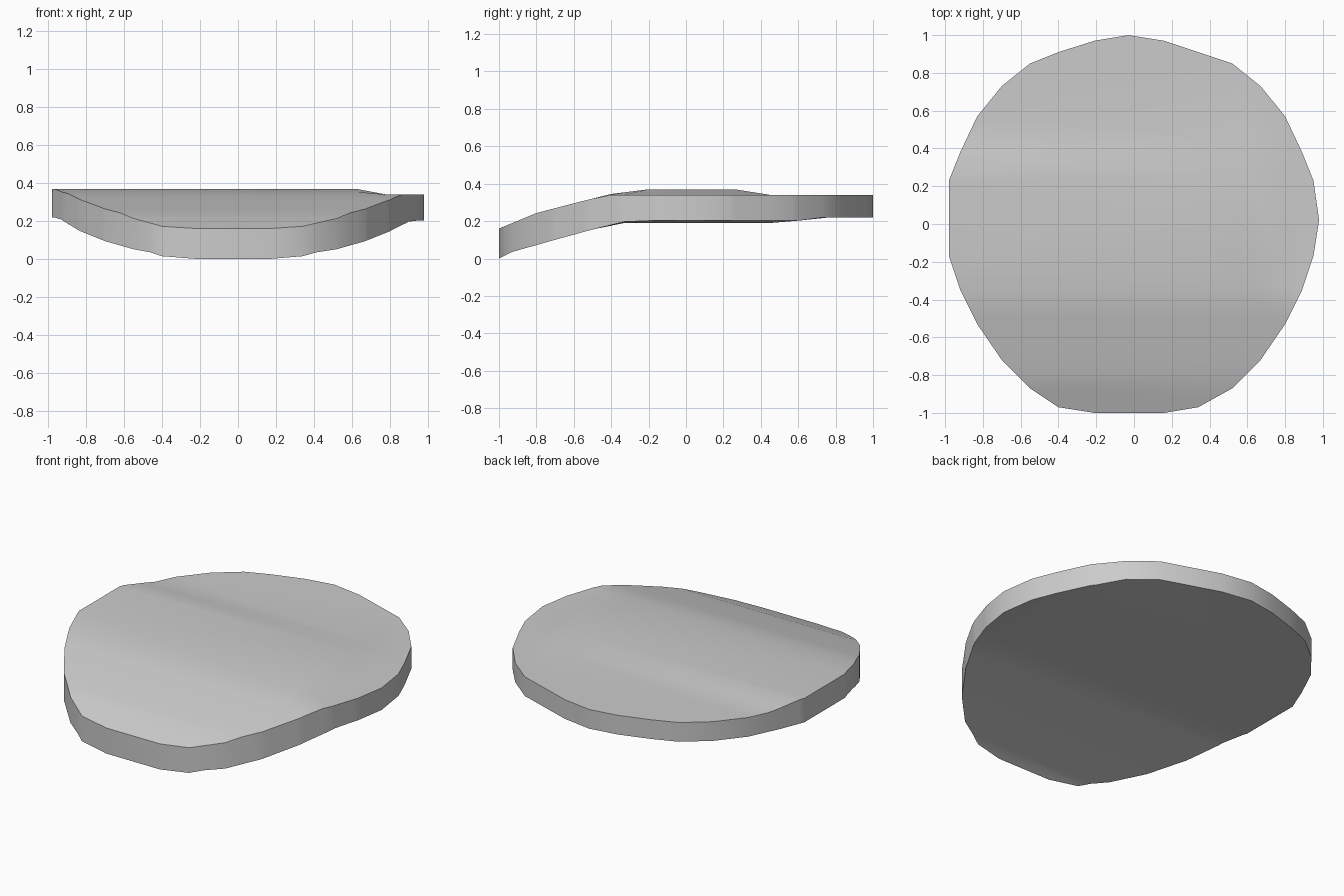
import bpy, bmesh

if "Cube" in bpy.data.objects:
    bpy.data.objects.remove(bpy.data.objects["Cube"])


def lerp(profile, t):
    """Piecewise linear lookup in a list of (position, height)."""
    if t <= profile[0][0]:
        return profile[0][1]
    for (a, za), (b, zb) in zip(profile, profile[1:]):
        if t <= b:
            return za + (zb - za) * (t - a) / (b - a)
    return profile[-1][1]


# Slightly irregular round outline, clockwise from the back
outline = [(-0.03, 1), (0.16, 0.97), (0.52, 0.85), (0.67, 0.73), (0.80, 0.57),
           (0.89, 0.38), (0.95, 0.23), (0.98, 0.02), (0.95, -0.17), (0.89, -0.35),
           (0.80, -0.53), (0.67, -0.72), (0.52, -0.87), (0.34, -0.97), (0.16, -1),
           (-0.21, -1), (-0.40, -0.97), (-0.55, -0.87), (-0.70, -0.72),
           (-0.83, -0.53), (-0.92, -0.35), (-0.98, -0.17), (-0.98, 0.23),
           (-0.92, 0.38), (-0.83, 0.57), (-0.70, 0.73), (-0.55, 0.85),
           (-0.40, 0.91), (-0.21, 0.97)]
# Heights front to back, drooping at the front edge
top = [(-1, 0.16), (-0.8, 0.243), (-0.6, 0.295), (-0.4, 0.345), (-0.2, 0.37),
       (0.26, 0.37), (0.45, 0.34), (1, 0.34)]
bottom = [(-1, 0.0), (-0.93, 0.035), (-0.7, 0.10), (-0.5, 0.155), (-0.33, 0.19), (1, 0.19)]

bm = bmesh.new()
face = bm.faces.new([bm.verts.new((x, y, 0)) for x, y in outline])
bmesh.ops.inset_region(bm, faces=[face], thickness=0.05)


def cut(co, no):
    bmesh.ops.bisect_plane(bm, geom=bm.verts[:] + bm.edges[:] + bm.faces[:],
                           dist=1e-4, plane_co=co, plane_no=no)


# Bend lines across the disc
for y in (-0.93, -0.8, -0.7, -0.6, -0.5, -0.4, -0.33, -0.2, 0.26, 0.45):
    cut((0, y, 0), (0, 1, 0))
for x in (0.62, 0.78):
    cut((x, 0, 0), (1, 0, 0))

key = lambda v: (round(v.co.x, 4), round(v.co.y, 4))
rim = {key(v) for v in bm.verts if v.is_boundary}
lower = bm.verts[:]
res = bmesh.ops.extrude_face_region(bm, geom=bm.faces[:], use_keep_orig=True)
upper = [g for g in res["geom"] if isinstance(g, bmesh.types.BMVert)]

# Underside with a small lifted rim
for v in lower:
    lift = 0.0
    if key(v) in rim:
        lift = lerp([(-0.5, 0), (-0.2, 0.03)], v.co.y)
        if v.co.x > 0.3 and v.co.y < 0.6:
            lift *= 0.4
    v.co.z = lerp(bottom, v.co.y) + lift
# Upper side, lower along the right edge
for v in upper:
    z = lerp(top, v.co.y)
    v.co.z = min(z, lerp([(0.62, 0.37), (0.78, 0.34)], v.co.x))

bmesh.ops.recalc_face_normals(bm, faces=bm.faces[:])
mesh = bpy.data.meshes.new("bent_disc")
bm.to_mesh(mesh)
bm.free()
disc = bpy.data.objects.new("bent_disc", mesh)
bpy.context.collection.objects.link(disc)
bpy.context.view_layer.objects.active = disc
disc.select_set(True)
bpy.ops.object.shade_smooth_by_angle(angle=0.9)
